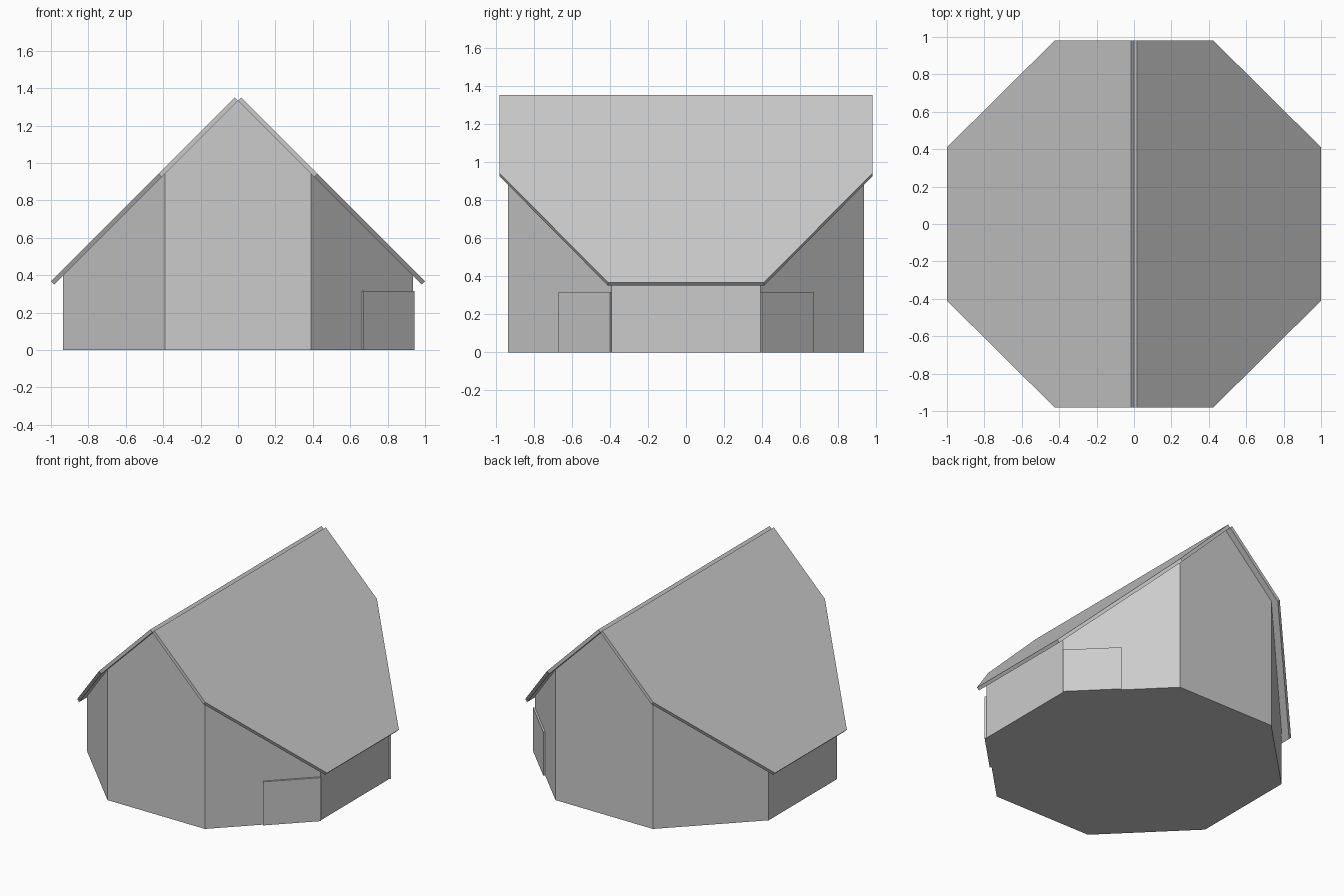
import bpy, bmesh
from mathutils import Vector

cube = bpy.data.objects.get("Cube")
if cube:
    bpy.data.objects.remove(cube, do_unlink=True)

RIDGE = 1.333    # height of the roof underside at the ridge
WALL = 0.935     # distance of the straight walls from the centre
SIDE = 0.39      # half the length of each straight wall
THICK = 0.017    # roof thickness along x and along z

grey = bpy.data.materials.new("plain grey")
grey.use_nodes = True
grey.diffuse_color = (0.6, 0.6, 0.6, 1)
grey.node_tree.nodes["Principled BSDF"].inputs["Base Color"].default_value = grey.diffuse_color


def finish(bm, name):
    bmesh.ops.recalc_face_normals(bm, faces=bm.faces)
    mesh = bpy.data.meshes.new(name)
    bm.to_mesh(mesh)
    bm.free()
    mesh.materials.append(grey)
    obj = bpy.data.objects.new(name, mesh)
    bpy.context.collection.objects.link(obj)
    return obj


def prism(bm, outline, offset):
    """Solid made by sweeping a flat outline along an offset."""
    face = bm.faces.new([bm.verts.new(p) for p in outline])
    swept = bmesh.ops.extrude_face_region(bm, geom=[face], use_keep_orig=True)
    verts = [v for v in swept["geom"] if isinstance(v, bmesh.types.BMVert)]
    bmesh.ops.translate(bm, verts=verts, vec=Vector(offset))


# Eight-sided walls, cut off along the two roof slopes
bm = bmesh.new()
plan = [(SIDE, -WALL), (WALL, -SIDE), (WALL, SIDE), (SIDE, WALL),
        (-SIDE, WALL), (-WALL, SIDE), (-WALL, -SIDE), (-SIDE, -WALL)]
prism(bm, [(x, y, 0) for x, y in plan], (0, 0, 2))
for s in (1, -1):
    cut = bmesh.ops.bisect_plane(
        bm, geom=bm.verts[:] + bm.edges[:] + bm.faces[:],
        plane_co=(0, 0, RIDGE), plane_no=(s, 0, 1), clear_outer=True)
    rim = [e for e in cut["geom_cut"] if isinstance(e, bmesh.types.BMEdge)]
    bmesh.ops.holes_fill(bm, edges=rim)
finish(bm, "walls")

# Roof slabs with clipped corners, leaving a small notch at the ridge
for s, name in ((1, "roof_left"), (-1, "roof_right")):
    bm = bmesh.new()
    half = [(THICK, 0.98), (0.425, 0.98), (1.0, 0.41)]
    outline = half + [(x, -y) for x, y in reversed(half)]
    prism(bm, [(s * x, y, RIDGE + 2 * THICK - x) for x, y in outline],
          (-s * THICK, 0, -THICK))
    finish(bm, name)

# Door plates on the front and back slanting walls of the left side
for s, name in ((-1, "front_door"), (1, "back_door")):
    bm = bmesh.new()
    inner = (WALL + SIDE) / 2
    near, far = (inner, s * inner), (WALL, s * SIDE)
    prism(bm, [(*near, 0), (*far, 0), (*far, 0.315), (*near, 0.315)],
          (0.009, s * 0.009, 0))
    finish(bm, name)
